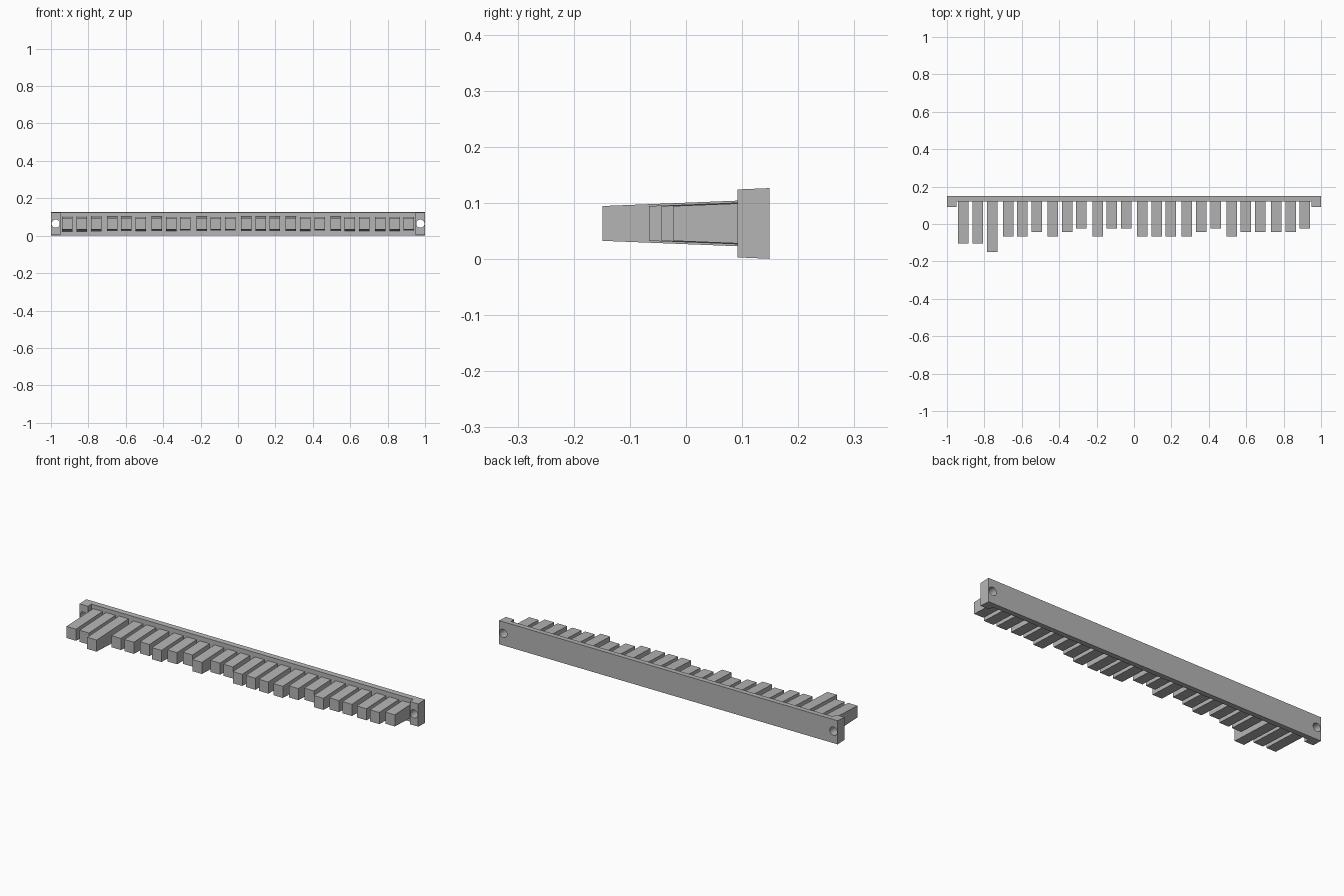
import bpy, bmesh, math
from mathutils import Matrix

cube = bpy.data.objects.get("Cube")
if cube:
    bpy.data.objects.remove(cube)

GREY = (0.46, 0.46, 0.46, 1)
grey = bpy.data.materials.new("plain_grey")
grey.use_nodes = True
grey.diffuse_color = GREY
grey.node_tree.nodes["Principled BSDF"].inputs["Base Color"].default_value = GREY

MID_Z = 0.0635
BACK, PLATE_FRONT, BLOCK_FRONT = 0.149, 0.12, 0.092


def finish(name, bm):
    bmesh.ops.recalc_face_normals(bm, faces=bm.faces)
    mesh = bpy.data.meshes.new(name)
    bm.to_mesh(mesh)
    bm.free()
    mesh.materials.append(grey)
    obj = bpy.data.objects.new(name, mesh)
    bpy.context.collection.objects.link(obj)
    return obj


def tapered_bar(name, x0, x1, y0, y1, half_front, half_back):
    """Bar along x whose height changes from its front to its back."""
    bm = bmesh.new()
    profile = [(y0, -half_front), (y1, -half_back), (y1, half_back), (y0, half_front)]
    face = bm.faces.new([bm.verts.new((x0, y, MID_Z + z)) for y, z in profile])
    grown = bmesh.ops.extrude_face_region(bm, geom=[face])["geom"]
    verts = [v for v in grown if isinstance(v, bmesh.types.BMVert)]
    bmesh.ops.translate(bm, verts=verts, vec=(x1 - x0, 0, 0))
    return finish(name, bm)


def cut(target, cutter):
    cutter.hide_render = True
    mod = target.modifiers.new("cut", "BOOLEAN")
    mod.operation = "DIFFERENCE"
    mod.solver = "EXACT"
    mod.object = cutter
    bpy.context.view_layer.objects.active = target
    bpy.ops.object.modifier_apply(modifier=mod.name)
    bpy.data.objects.remove(cutter)


# Back plate with thicker ends: a full bar with its middle recessed
plate = tapered_bar("back_plate", -1, 1, BLOCK_FRONT, BACK, 0.0605, 0.063)
cut(plate, tapered_bar("recess_cutter", -0.95, 0.95, 0, PLATE_FRONT, 0.2, 0.2))

# Screw hole through each end
for side in (-1, 1):
    bm = bmesh.new()
    bmesh.ops.create_cone(bm, cap_ends=True, segments=24, radius1=0.022, radius2=0.022, depth=0.3,
                          matrix=Matrix.Translation((side * 0.975, 0.12, MID_Z + 0.001))
                          @ Matrix.Rotation(math.pi / 2, 4, "X"))
    cut(plate, finish("hole_cutter", bm))

# Teeth: eight groups of three; each digit picks the y of the tip
TIPS = {"a": -0.023, "b": -0.044, "c": -0.066, "d": -0.104, "e": -0.149}
GROUPS = ["dde", "ccb", "cba", "caa", "ccc", "cba", "cbb", "bba"]
WIDTH, PITCH, GROUP_PITCH, DRAFT = 0.056, 0.0765, 0.239, 0.04
TIP_HALF, ROOT = 0.031, 0.122

for g, group in enumerate(GROUPS):
    for i, size in enumerate(group):
        x = -0.94 + g * GROUP_PITCH + i * PITCH
        tip = TIPS[size]
        tapered_bar(f"tooth_{g * 3 + i + 1}", x, x + WIDTH, tip, ROOT,
                    TIP_HALF, TIP_HALF + DRAFT * (ROOT - tip))
